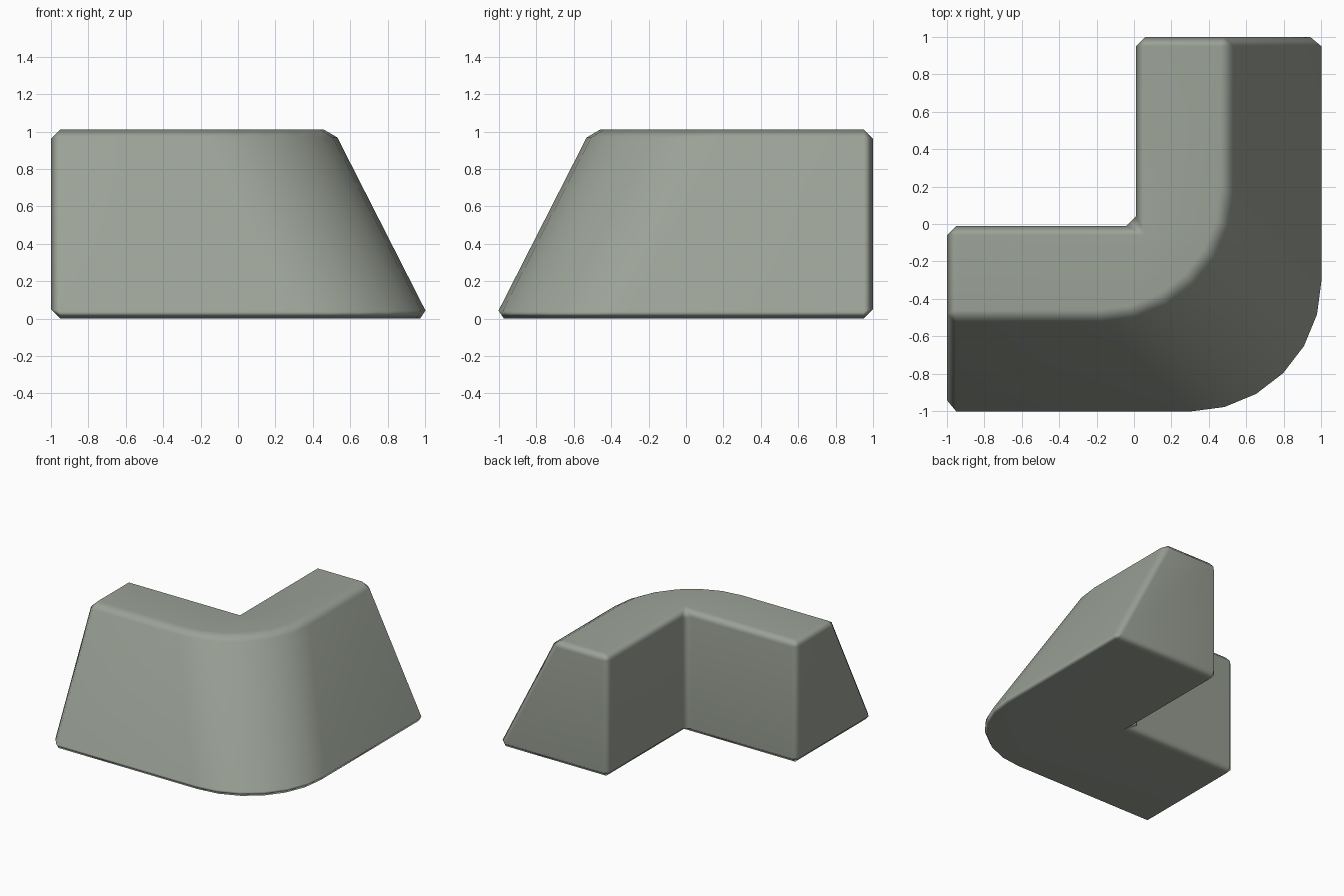
import bpy, bmesh, math

if "Cube" in bpy.data.objects:
    bpy.data.objects.remove(bpy.data.objects["Cube"])

mat = bpy.data.materials.new("stone grey")
mat.diffuse_color = (0.33, 0.36, 0.31, 1)
mat.use_nodes = True
mat.node_tree.nodes["Principled BSDF"].inputs["Base Color"].default_value = mat.diffuse_color


def outline(edge, r=0.70, steps=6):
    """L-shaped plan with a rounded outer corner; edge = outer face distance."""
    c = edge - r
    pts = [(-1, -0.01), (-1, -edge)]
    for i in range(steps + 1):
        a = -math.pi / 2 + i * math.pi / 2 / steps
        pts.append((c + r * math.cos(a), -c + r * math.sin(a)))
    return pts + [(edge, 1), (0.01, 1), (0.01, -0.01)]


# Corner block: wide plan at the floor, narrow plan at the top
bm = bmesh.new()
low = [bm.verts.new((x, y, 0)) for x, y in outline(1.024)]
top = [bm.verts.new((x, y, 1.01)) for x, y in outline(0.51)]
n = len(low)
for i in range(n):
    j = (i + 1) % n
    bm.faces.new((low[i], low[j], top[j], top[i]))
bm.faces.new(top)
bm.faces.new(low[::-1])
bmesh.ops.recalc_face_normals(bm, faces=bm.faces)
for f in bm.faces:
    f.smooth = True

mesh = bpy.data.meshes.new("corner_block")
bm.to_mesh(mesh)
bm.free()
mesh.materials.append(mat)
block = bpy.data.objects.new("corner_block", mesh)
bpy.context.collection.objects.link(block)

# Softened edges, with the large faces kept flat in shading
bev = block.modifiers.new("edge_chamfer", 'BEVEL')
bev.width = 0.05
bev.segments = 1
bev.limit_method = 'ANGLE'
bev.angle_limit = math.radians(30)
wn = block.modifiers.new("flat_faces", 'WEIGHTED_NORMAL')
wn.keep_sharp = True
